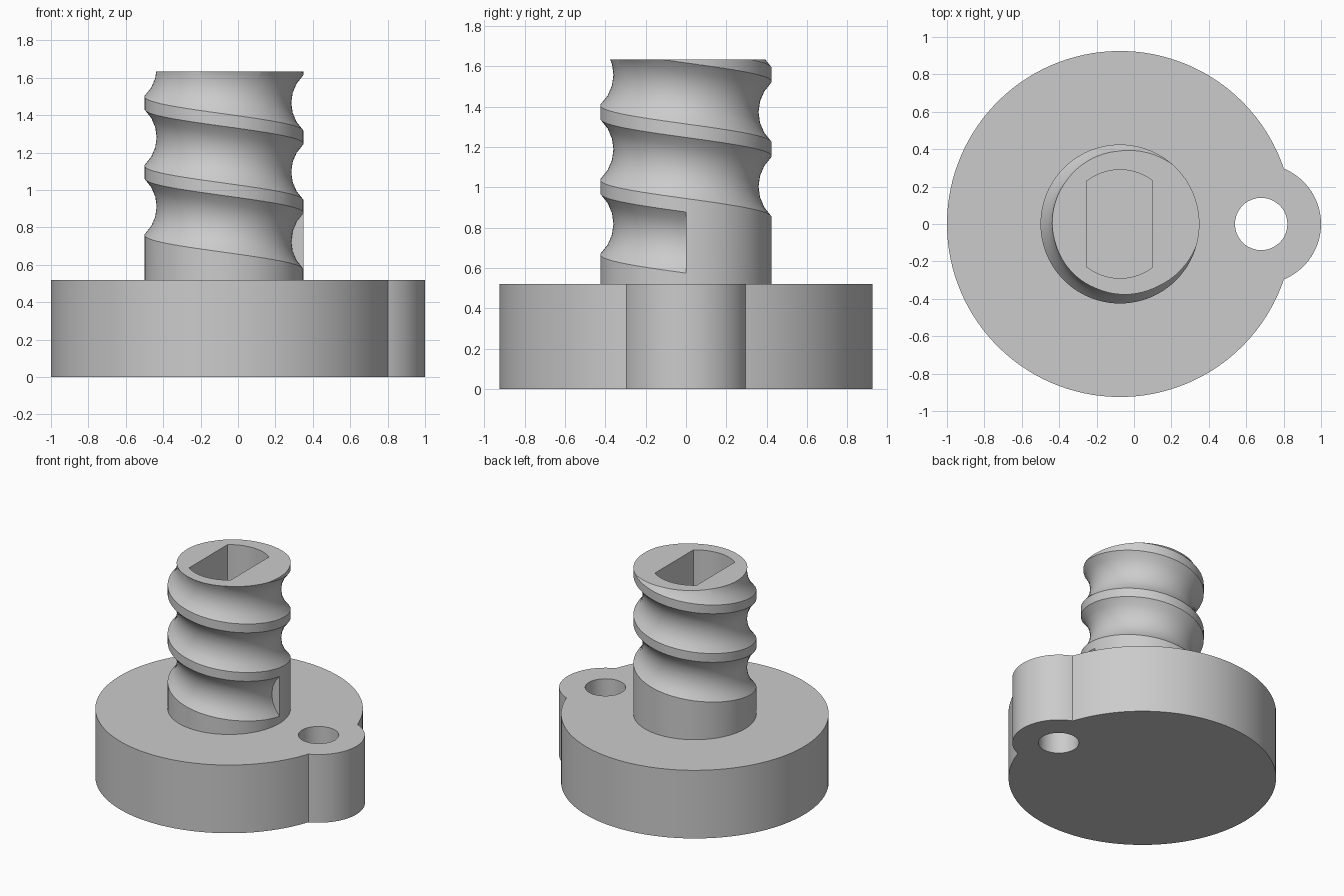
import bpy, bmesh
from math import sin, cos, pi, tau, asin, acos, atan2

if "Cube" in bpy.data.objects:
    bpy.data.objects.remove(bpy.data.objects["Cube"])

CX = -0.075                                 # axis of disc and post
BASE_R, BASE_H = 0.925, 0.52
LOBE_X, LOBE_R, HOLE_R = 0.68, 0.32, 0.14
POST_R, TOP = 0.425, 1.635
PITCH, START, WIDTH, DEPTH = 0.37, 0.575, 0.303, 0.065

grey = bpy.data.materials.new("plain grey")
grey.use_nodes = True
colour = (0.6, 0.6, 0.6, 1)
grey.diffuse_color = colour
grey.node_tree.nodes["Principled BSDF"].inputs["Base Color"].default_value = colour


def finish(name, bm):
    bmesh.ops.recalc_face_normals(bm, faces=bm.faces)
    mesh = bpy.data.meshes.new(name)
    bm.to_mesh(mesh)
    bm.free()
    mesh.materials.append(grey)
    obj = bpy.data.objects.new(name, mesh)
    bpy.context.collection.objects.link(obj)
    return obj


def prism(name, outline, z0, z1):
    bm = bmesh.new()
    face = bm.faces.new([bm.verts.new((x, y, z0)) for x, y in outline])
    new = bmesh.ops.extrude_face_region(bm, geom=[face])["geom"]
    verts = [v for v in new if isinstance(v, bmesh.types.BMVert)]
    bmesh.ops.translate(bm, verts=verts, vec=(0, 0, z1 - z0))
    return finish(name, bm)


def arc(x, r, a0, a1, n):
    return [(x + r * cos(a0 + (a1 - a0) * i / n), r * sin(a0 + (a1 - a0) * i / n))
            for i in range(n + 1)]


def combine(target, tool, operation):
    mod = target.modifiers.new(operation.lower(), "BOOLEAN")
    mod.operation, mod.solver, mod.object = operation, "EXACT", tool
    bpy.context.view_layer.objects.active = target
    bpy.ops.object.modifier_apply(modifier=mod.name)
    bpy.data.objects.remove(tool)


# Round base with a side lobe, outlined as two joined arcs
gap = LOBE_X - CX
a = acos((gap**2 + BASE_R**2 - LOBE_R**2) / (2 * gap * BASE_R))
b = atan2(BASE_R * sin(a), BASE_R * cos(a) - gap)
outline = arc(CX, BASE_R, a, tau - a, 112) + arc(LOBE_X, LOBE_R, -b, b, 32)[1:-1]
body = prism("base_with_threaded_post", outline, 0, BASE_H)
combine(body, prism("lobe_hole", arc(LOBE_X, HOLE_R, 0, tau, 48)[:-1], -0.1, 0.7),
        "DIFFERENCE")

# Post
post = prism("post", arc(CX, POST_R, 0, tau, 96)[:-1], 0.3, TOP)

# Groove section: circular arc in (radius, height), ends extended past the post
R = ((WIDTH / 2)**2 + DEPTH**2) / (2 * DEPTH)
half = asin(WIDTH / 2 / R)
section = []
for i in range(7):
    t = -half + 2 * half * i / 6
    section.append((POST_R - DEPTH + R - R * cos(t), WIDTH / 2 + R * sin(t)))


def extend(p, q, r=0.437):
    k = (r - p[0]) / (q[0] - p[0])
    return (r, p[1] + (q[1] - p[1]) * k)


section[0] = extend(section[1], section[0])
section[-1] = extend(section[-2], section[-1])

# Helical groove cutter, climbing clockwise from the right-hand side
bm = bmesh.new()
rings = []
STEPS = 80
for i in range(3 * STEPS + 1):
    turn = i / STEPS
    ang = -tau * turn
    rings.append([bm.verts.new((CX + r * cos(ang), r * sin(ang), START + z + PITCH * turn))
                  for r, z in section])
n = len(section)
for p, q in zip(rings, rings[1:]):
    for j in range(n):
        k = (j + 1) % n
        bm.faces.new((p[j], p[k], q[k], q[j]))
bm.faces.new(rings[0])
bm.faces.new(rings[-1])
combine(post, finish("groove", bm), "DIFFERENCE")

# Flat-sided blind socket in the top
s = acos(0.175 / 0.29)
socket = arc(CX, 0.29, s, pi - s, 16) + arc(CX, 0.29, pi + s, tau - s, 16)
combine(body, post, "UNION")
combine(body, prism("socket", socket, BASE_H + 0.01, TOP + 0.2), "DIFFERENCE")

# Smooth curved walls, keep rims and groove edges crisp
bpy.ops.object.select_all(action="DESELECT")
body.select_set(True)
bpy.context.view_layer.objects.active = body
bpy.ops.object.shade_smooth_by_angle(angle=pi / 6)
